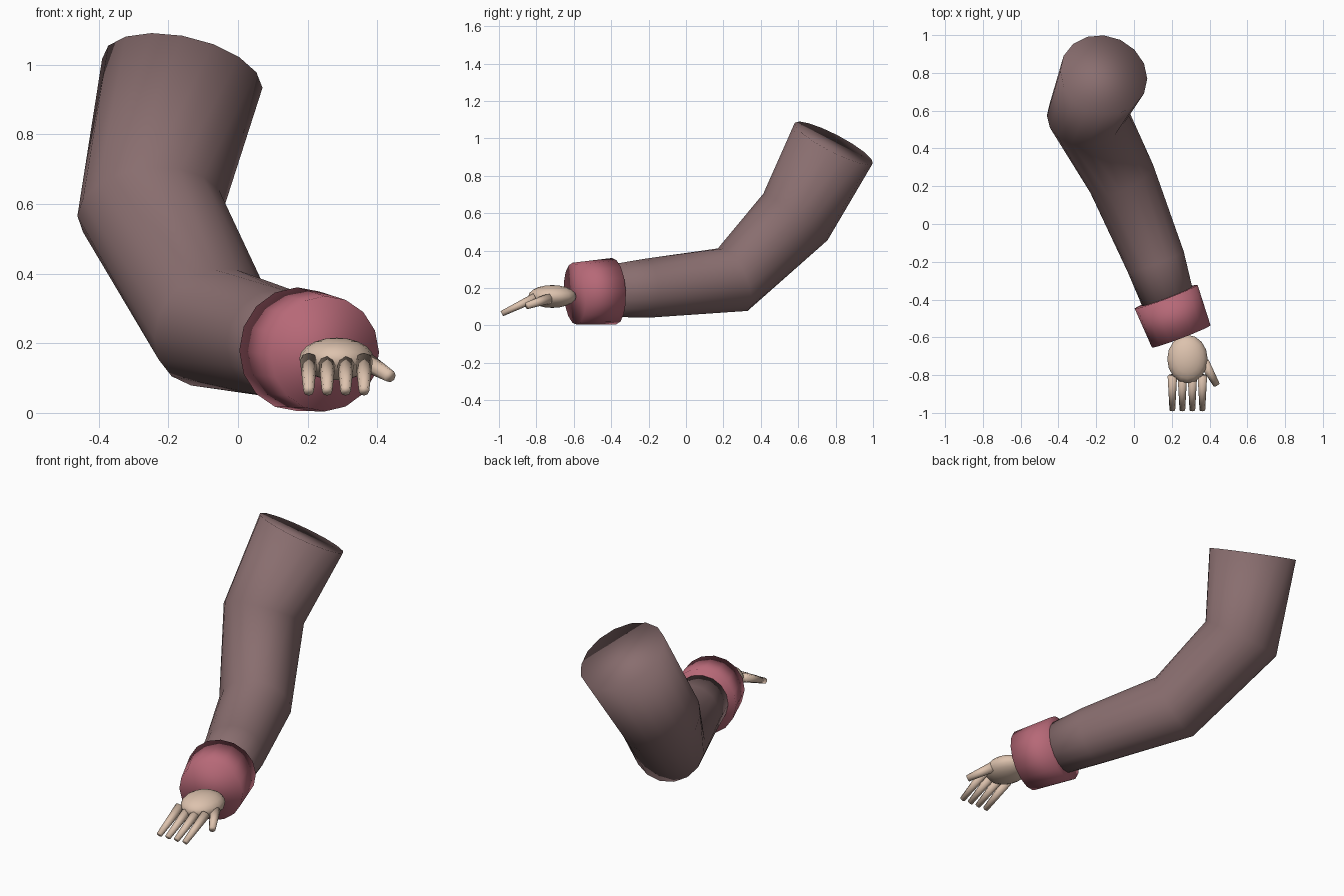
import bpy, bmesh, math
from mathutils import Vector, Matrix

cube = bpy.data.objects.get("Cube")
if cube:
    bpy.data.objects.remove(cube, do_unlink=True)


def material(name, rgb):
    mat = bpy.data.materials.new(name)
    mat.use_nodes = True
    mat.diffuse_color = (*rgb, 1)
    mat.node_tree.nodes["Principled BSDF"].inputs["Base Color"].default_value = (*rgb, 1)
    return mat


def finish(name, bm, mat):
    bmesh.ops.recalc_face_normals(bm, faces=bm.faces)
    for face in bm.faces:
        face.smooth = True
    mesh = bpy.data.meshes.new(name)
    bm.to_mesh(mesh)
    bm.free()
    mesh.materials.append(mat)
    obj = bpy.data.objects.new(name, mesh)
    bpy.context.collection.objects.link(obj)
    return obj


def tube(name, rings, sides, mat):
    """Capped tube through (centre, radius) rings with mitred joints."""
    bm = bmesh.new()
    points = [Vector(p) for p, r in rings]
    steps = [(b - a).normalized() for a, b in zip(points, points[1:])]
    loops = []
    for i, (centre, radius) in enumerate(rings):
        tangent = (steps[max(i - 1, 0)] + steps[min(i, len(steps) - 1)]).normalized()
        u = Vector((1, 0, 0))
        u = (u - tangent * u.dot(tangent)).normalized()
        v = tangent.cross(u)
        angles = [math.tau * k / sides for k in range(sides)]
        loops.append([bm.verts.new(points[i] + radius * (u * math.cos(a) + v * math.sin(a)))
                      for a in angles])
    for low, high in zip(loops, loops[1:]):
        for k in range(sides):
            n = (k + 1) % sides
            bm.faces.new((low[k], low[n], high[n], high[k]))
    bm.faces.new(loops[0])
    bm.faces.new(loops[-1])
    return finish(name, bm, mat)


sleeve_mat = material("dusty brown", (0.25, 0.155, 0.158))
cuff_mat = material("rose", (0.47, 0.14, 0.185))
skin_mat = material("pale skin", (0.72, 0.54, 0.42))

# Sleeve from shoulder through the bent elbow to the wrist
tube("sleeve", [((-0.16, 0.79, 0.975), 0.235),
                ((-0.25, 0.585, 0.58), 0.212),
                ((-0.07, 0.25, 0.245), 0.185),
                ((0.115, -0.2, 0.2), 0.158),
                ((0.2, -0.46, 0.18), 0.135)], 16, sleeve_mat)

# Cuff
tube("cuff", [((0.17, -0.385, 0.183), 0.178),
              ((0.25, -0.595, 0.17), 0.166)], 16, cuff_mat)

# Palm
bm = bmesh.new()
bmesh.ops.create_uvsphere(bm, u_segments=16, v_segments=10, radius=1)
bmesh.ops.transform(bm, verts=bm.verts, matrix=Matrix.Translation((0.283, -0.715, 0.155))
                    @ Matrix.Diagonal((0.107, 0.128, 0.061, 1)))
finish("palm", bm, skin_mat)

# Fingers and thumb
for i in range(4):
    x = 0.203 + 0.053 * i
    tube(f"finger_{i + 1}", [((x, -0.805, 0.15), 0.025),
                             ((x, -0.985, 0.063), 0.015)], 8, skin_mat)
tube("thumb", [((0.37, -0.73, 0.145), 0.028),
               ((0.437, -0.852, 0.105), 0.018)], 8, skin_mat)
